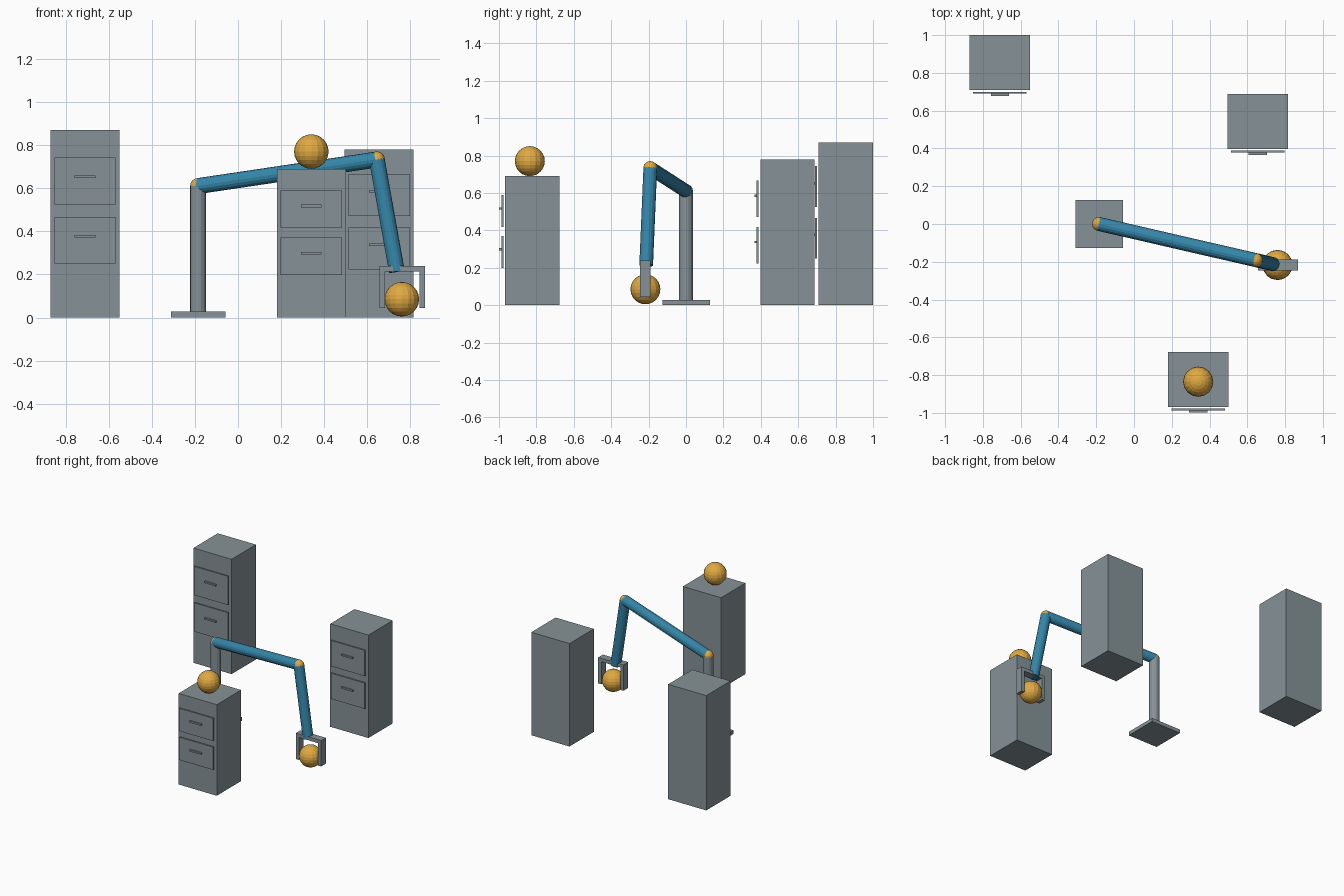
import bpy
from mathutils import Vector

if "Cube" in bpy.data.objects:
    bpy.data.objects.remove(bpy.data.objects["Cube"])


def material(name, rgb):
    m = bpy.data.materials.new(name)
    m.diffuse_color = (*rgb, 1)
    m.use_nodes = True
    m.node_tree.nodes["Principled BSDF"].inputs["Base Color"].default_value = m.diffuse_color
    return m


GREY = material("steel grey", (0.24, 0.29, 0.31))
BLUE = material("arm blue", (0.036, 0.24, 0.40))
GOLD = material("ball gold", (0.75, 0.40, 0.055))


def finish(name, mat):
    ob = bpy.context.object
    ob.name = name
    ob.data.materials.append(mat)
    return ob


def box(name, lo, hi, mat=GREY):
    lo, hi = Vector(lo), Vector(hi)
    bpy.ops.mesh.primitive_cube_add(size=1, location=(lo + hi) / 2)
    bpy.context.object.scale = hi - lo
    return finish(name, mat)


def ball(name, centre, r):
    bpy.ops.mesh.primitive_uv_sphere_add(segments=16, ring_count=12, radius=r, location=centre)
    return finish(name, GOLD)


def rod(name, a, b, r, mat):
    a, b = Vector(a), Vector(b)
    bpy.ops.mesh.primitive_cylinder_add(vertices=16, radius=r, depth=(b - a).length, location=(a + b) / 2)
    bpy.context.object.rotation_euler = (b - a).to_track_quat('Z', 'Y').to_euler()
    return finish(name, mat)


def cabinet(name, x, front, h):
    """Two-drawer cabinet; drawer fronts float just ahead of the body."""
    box(name, (x - 0.16, front, 0), (x + 0.16, front + 0.291, h))
    for part, f in (("lower", 0.412), ("upper", 0.729)):
        z = h * f
        dz = h * 0.125
        box(f"{name}_{part}_drawer", (x - 0.142, front - 0.019, z - dz), (x + 0.142, front - 0.009, z + dz))
        hz = z + h * 0.021
        box(f"{name}_{part}_handle", (x - 0.048, front - 0.031, hz - 0.006), (x + 0.048, front - 0.019, hz + 0.006))


cabinet("back_cabinet", -0.71, 0.709, 0.87)
cabinet("side_cabinet", 0.655, 0.397, 0.78)
cabinet("front_cabinet", 0.34, -0.968, 0.69)

# Arm: plate, column, two links and their joints
SHOULDER = (-0.185, 0, 0.61)
ELBOW = (0.644, -0.191, 0.733)
WRIST = (0.737, -0.213, 0.213)
R = 0.037
box("base_plate", (-0.311, -0.126, 0), (-0.058, 0.128, 0.028))
rod("column", (-0.185, 0, 0.028), SHOULDER, R, GREY)
rod("upper_arm", SHOULDER, ELBOW, R, BLUE)
rod("forearm", ELBOW, WRIST, R, BLUE)
ball("shoulder_joint", SHOULDER, R)
ball("elbow_joint", ELBOW, R)

# Gripper: crossbar with two fingers
GX, GY = 0.762, -0.217
box("gripper_bar", (GX - 0.106, GY - 0.028, 0.214), (GX + 0.106, GY + 0.028, 0.24))
for side, s in (("left", -1), ("right", 1)):
    c = GX + s * 0.093
    box(f"{side}_finger", (c - 0.013, GY - 0.028, 0.044), (c + 0.013, GY + 0.028, 0.214))

# Loose balls
ball("held_ball", (0.76, -0.217, 0.085), 0.08)
ball("resting_ball", (0.34, -0.835, 0.77), 0.08)
